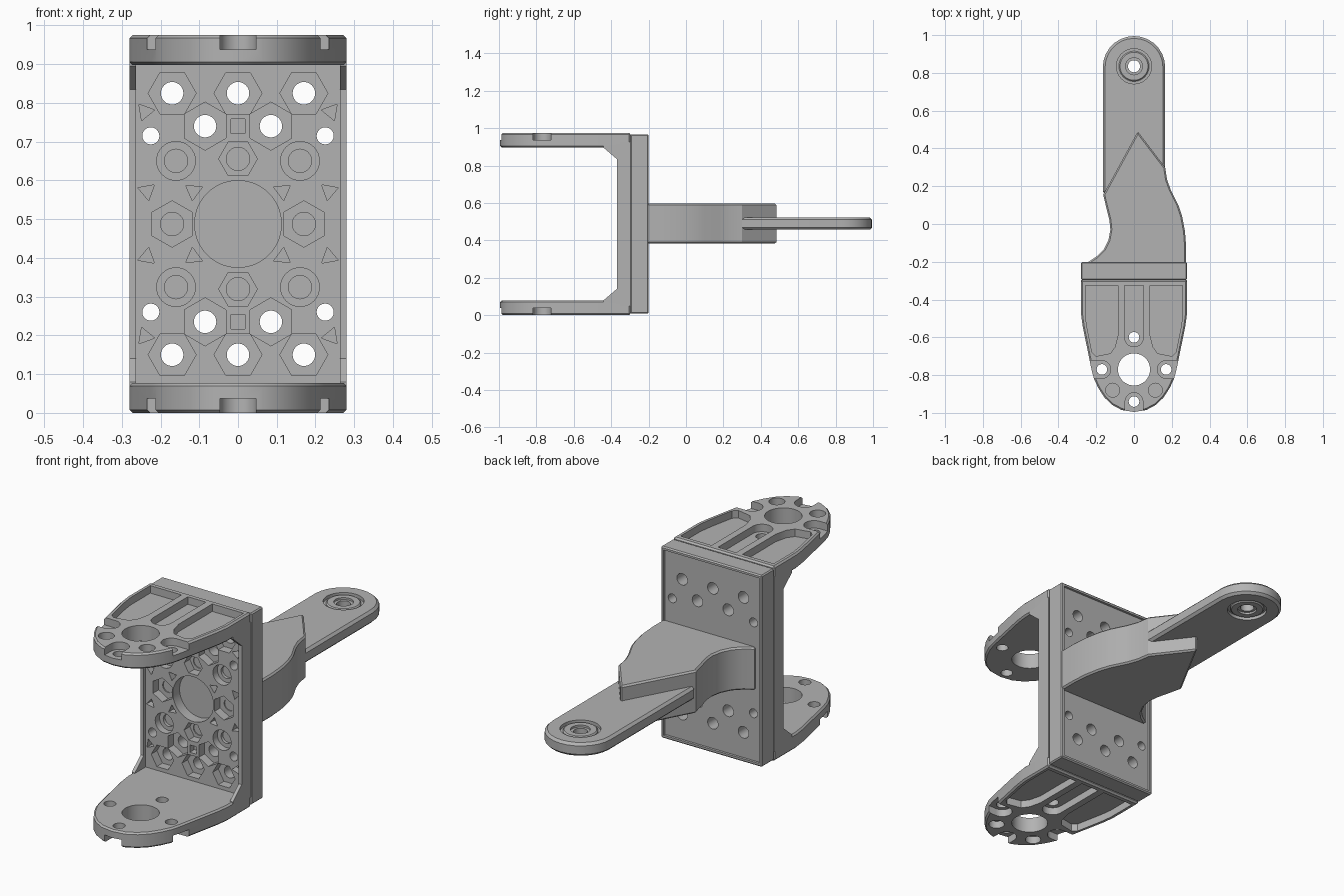
import bpy, bmesh, math
from math import cos, sin, pi

cube = bpy.data.objects.get("Cube")
if cube:
    bpy.data.objects.remove(cube)

grey = bpy.data.materials.new("light grey")
grey.use_nodes = True
grey.diffuse_color = (0.45, 0.45, 0.45, 1)
grey.node_tree.nodes["Principled BSDF"].inputs["Base Color"].default_value = (0.45, 0.45, 0.45, 1)

MID = 0.4875  # height of the symmetry plane
AXES = {"x": lambda u, v, w: (w, u, v), "y": lambda u, v, w: (u, w, v), "z": lambda u, v, w: (u, v, w)}


def ring(cx, cy, r, n=32, turn=0.0):
    return [(cx + r * cos(turn + 2 * pi * i / n), cy + r * sin(turn + 2 * pi * i / n)) for i in range(n)]


def rect(x0, x1, y0, y1):
    return [(x0, y0), (x1, y0), (x1, y1), (x0, y1)]


def slot(cx, cy, r, ang, length):
    # U shape, open end pointing along ang
    pts = [(cx + r * cos(ang + pi / 2 + pi * i / 14), cy + r * sin(ang + pi / 2 + pi * i / 14)) for i in range(15)]
    dx, dy = length * cos(ang), length * sin(ang)
    return pts + [(pts[-1][0] + dx, pts[-1][1] + dy), (pts[0][0] + dx, pts[0][1] + dy)]


def flip(pts):
    return [(-x, y) for x, y in pts]


def prisms(name, parts, axis):
    # each part is (outline, low, high)
    bm = bmesh.new()
    for pts, lo, hi in parts:
        a = [bm.verts.new(AXES[axis](u, v, lo)) for u, v in pts]
        b = [bm.verts.new(AXES[axis](u, v, hi)) for u, v in pts]
        bm.faces.new(a)
        bm.faces.new(b[::-1])
        for i in range(len(pts)):
            j = (i + 1) % len(pts)
            bm.faces.new((a[j], a[i], b[i], b[j]))
    bmesh.ops.recalc_face_normals(bm, faces=bm.faces)
    me = bpy.data.meshes.new(name)
    bm.to_mesh(me)
    bm.free()
    ob = bpy.data.objects.new(name, me)
    bpy.context.collection.objects.link(ob)
    me.materials.append(grey)
    return ob


def activate(ob):
    bpy.ops.object.select_all(action="DESELECT")
    ob.select_set(True)
    bpy.context.view_layer.objects.active = ob


def bevel(ob, width, angle=60):
    m = ob.modifiers.new("edge", "BEVEL")
    m.width, m.segments, m.limit_method = width, 1, "ANGLE"
    m.angle_limit = math.radians(angle)
    activate(ob)
    bpy.ops.object.modifier_apply(modifier=m.name)


def cut(ob, parts, axis):
    tool = prisms("cutter", parts, axis)
    tool.hide_render = True
    m = ob.modifiers.new("cut", "BOOLEAN")
    m.operation, m.solver, m.object = "DIFFERENCE", "EXACT", tool
    m.use_self = True
    activate(ob)
    bpy.ops.object.modifier_apply(modifier=m.name)
    bpy.data.objects.remove(tool)


# Mounting hole layout shared by the web and the back plate
def both(points):
    out = []
    for x, h in points:
        for sx in ((1, -1) if x else (1,)):
            for sz in ((1, -1) if h else (1,)):
                out.append((sx * x, MID + sz * h))
    return out


top_row = both([(0, 0.3375), (0.17, 0.3375)])
second_row = both([(0.085, 0.2525)])
bosses = both([(0.16, 0.163)])
holes = [(ring(x, z, 0.029), -0.5, 0) for x, z in top_row + second_row]
holes += [(ring(x, z, 0.022), -0.5, 0) for x, z in both([(0.225, 0.2275)])]

# Channel web with nut pockets
web = prisms("channel_web", [(rect(-0.28, 0.28, 0.05, 0.925), -0.355, -0.297)], "y")
pockets = [(ring(x, z, 0.062, 6), -0.4, -0.31) for x, z in top_row]
pockets += [(ring(x, z, 0.062, 6, pi / 6), -0.4, -0.31) for x, z in second_row]
pockets += [(ring(x, z, 0.06, 6, pi / 6), -0.4, -0.31) for x, z in both([(0.17, 0)])]
pockets += [(ring(x, z, 0.05, 6), -0.4, -0.31) for x, z in both([(0, 0.168)])]
pockets += [(ring(x, z, 0.05), -0.4, -0.32) for x, z in bosses]
pockets += [(ring(x, z, 0.026, 4, pi / 4), -0.4, -0.32) for x, z in both([(0, 0.2525)])]
for x, z in both([(0.115, 0.085), (0.24, 0.29), (0.235, 0.085)]):
    pockets.append((ring(x, z, 0.025, 3, math.atan2(z - MID, x)), -0.4, -0.32))
pockets.append((ring(0, MID, 0.112, 64), -0.4, -0.302))
cut(web, pockets, "y")
cut(web, holes, "y")
cut(web, [(ring(x, z, 0.03), -0.4, -0.305) for x, z in bosses + both([(0.17, 0), (0, 0.168)])], "y")

# Side rails with gussets into the flanges
for side, s in (("left", 1), ("right", -1)):
    rail = [(-0.30, 0.05), (-0.44, 0.07), (-0.44, 0.08), (-0.37, 0.14)]
    rail += [(y, 2 * MID - z) for y, z in rail[::-1]]
    prisms(side + "_rail", [(rail, s * 0.263, s * 0.28)], "x")

# Top and bottom flanges with outer pockets
half = [(0.28, -0.297), (0.28, -0.48), (0.272, -0.54), (0.225, -0.77), (0.212, -0.82), (0.188, -0.87),
        (0.155, -0.92), (0.115, -0.958), (0.065, -0.985), (0, -0.995)]
outline = half + flip(half[-2::-1])
side_pocket = [(0.085, -0.325), (0.258, -0.325), (0.258, -0.48), (0.25, -0.54), (0.222, -0.68),
               (0.2, -0.7), (0.125, -0.685), (0.1, -0.65), (0.085, -0.59)]
middle_pocket = slot(0, -0.6, 0.05, pi / 2, 0.275)
flange_recesses = [side_pocket, flip(side_pocket), middle_pocket, slot(0.17, -0.77, 0.047, 0, 0.2),
                   slot(-0.17, -0.77, 0.047, pi, 0.2), slot(0, -0.94, 0.047, -pi / 2, 0.2),
                   ring(0.113, -0.88, 0.037, 20), ring(-0.113, -0.88, 0.037, 20)]
bolt_centres = [(0.17, -0.77), (-0.17, -0.77), (0, -0.6), (0, -0.94)]
for name, s in (("top_flange", 1), ("bottom_flange", -1)):
    flange = prisms(name, [(outline, MID + s * 0.41, MID + s * 0.4875)], "z")
    bevel(flange, 0.008)
    cut(flange, [(p, MID + s * 0.45, MID + s * 0.6) for p in flange_recesses], "z")
    through = [(ring(x, y, 0.028), MID + s * 0.3, MID + s * 0.7) for x, y in bolt_centres]
    through.append((ring(0, -0.77, 0.085, 48), MID + s * 0.3, MID + s * 0.7))
    cut(flange, through, "z")

# Back plate with a raised rim
plate = prisms("back_plate", [(rect(-0.28, 0.28, 0.008, 0.967), -0.297, -0.2)], "y")
bevel(plate, 0.006)
cut(plate, [(rect(-0.264, 0.264, 0.024, 0.951), -0.212, -0.1)], "y")
cut(plate, holes, "y")

# Curved neck block with a pointed end
neck_outline = [(0.276, -0.215), (0.276, -0.12), (0.27, -0.04), (0.255, 0.04), (0.235, 0.1), (0.195, 0.18),
                (0.175, 0.235), (0.165, 0.3), (0.02, 0.49), (-0.163, 0.155), (-0.145, 0.08), (-0.13, 0.02),
                (-0.125, -0.03), (-0.135, -0.085), (-0.16, -0.135), (-0.195, -0.17), (-0.24, -0.2), (-0.24, -0.215)]
neck = prisms("neck_block", [(neck_outline, 0.383, 0.597)], "z")
bevel(neck, 0.008, 65)

# Flat arm with a rounded end and pivot
arm = prisms("arm", [(slot(0, 0.83, 0.165, -pi / 2, 0.67), 0.457, 0.523)], "z")
bevel(arm, 0.012)
cut(arm, [(ring(0, 0.835, 0.093, 48), 0.507, 0.6), (ring(0, 0.835, 0.093, 48), 0.4, 0.473)], "z")
cut(arm, [(ring(0, 0.835, 0.032), 0.4, 0.6)], "z")
hub = prisms("pivot_boss", [(ring(0, 0.835, 0.08, 48), 0.46, 0.52)], "z")
bevel(hub, 0.006)
cut(hub, [(ring(0, 0.835, 0.045), 0.51, 0.6), (ring(0, 0.835, 0.045), 0.4, 0.47)], "z")
cut(hub, [(ring(0, 0.835, 0.032), 0.4, 0.6)], "z")

# Smooth curves, sharp edges
for ob in list(bpy.context.collection.objects):
    if ob.type == "MESH":
        activate(ob)
        bpy.ops.object.shade_smooth_by_angle(angle=math.radians(25))
